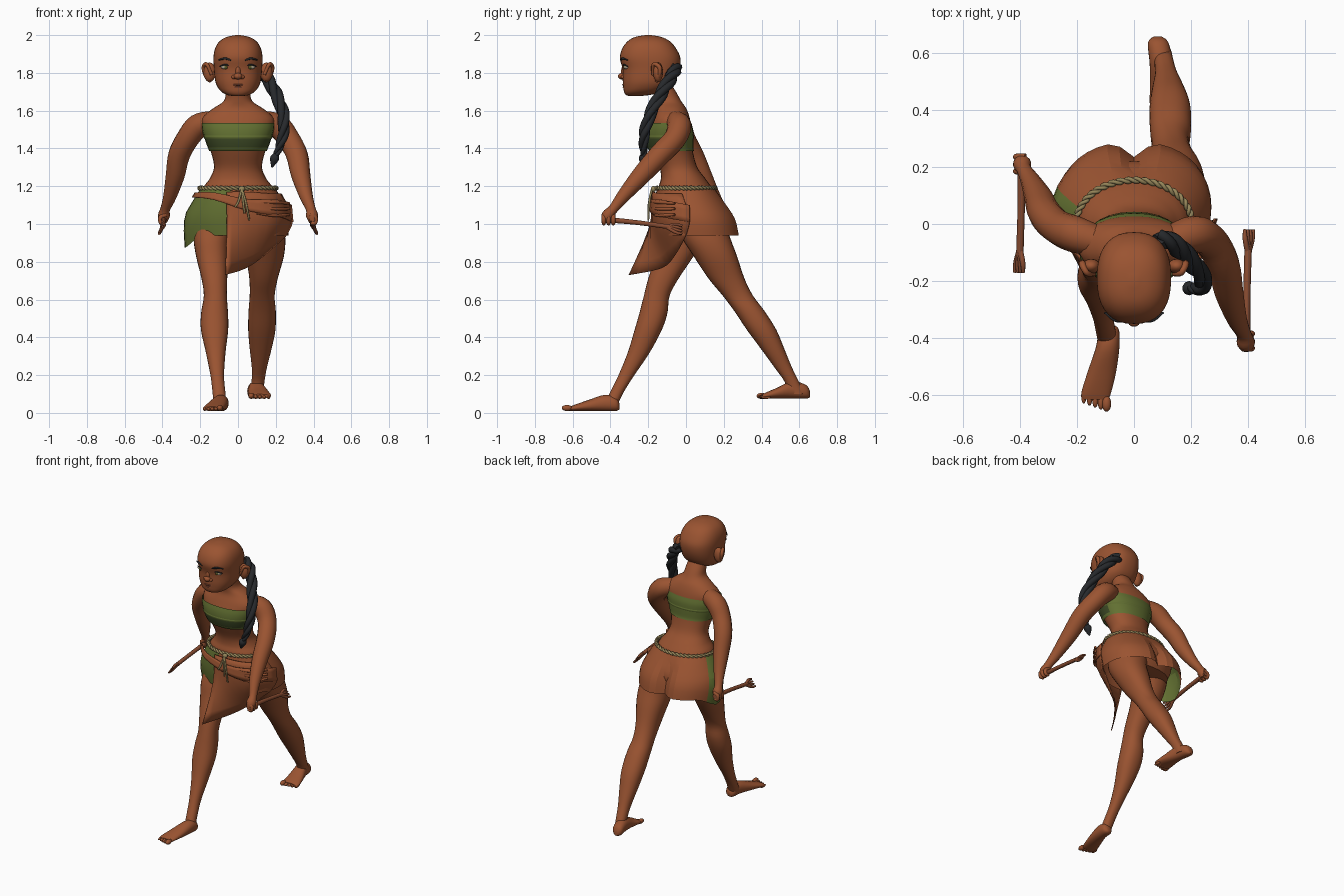
import bpy, bmesh, math
from mathutils import Vector

cube = bpy.data.objects.get("Cube")
if cube:
    bpy.data.objects.remove(cube)


def material(name, rgb):
    m = bpy.data.materials.new(name)
    m.use_nodes = True
    m.diffuse_color = (*rgb, 1)
    m.node_tree.nodes["Principled BSDF"].inputs["Base Color"].default_value = (*rgb, 1)
    return m


SKIN = material("warm brown", (.325, .088, .031))
LIP = material("lip brown", (.25, .07, .035))
GREEN = material("olive green", (.125, .165, .032))
DARK = material("dark green", (.05, .072, .02))
HAIR = material("black hair", (.02, .022, .025))
ROPE = material("rope tan", (.3, .235, .1))
WOOD = material("dark wood", (.25, .072, .03))
WHITE = material("eye white", (.45, .38, .28))
IRIS = material("eye olive", (.1, .1, .02))


def smooth(rows, n):
    """Catmull-Rom refinement of rows of numbers."""
    out = []
    for i in range(len(rows) - 1):
        a, b, c, d = rows[max(i - 1, 0)], rows[i], rows[i + 1], rows[min(i + 2, len(rows) - 1)]
        for k in range(n):
            t = k / n
            out.append([q + .5 * t * (r - p + t * (2 * p - 5 * q + 4 * r - s + t * (3 * (q - r) + s - p)))
                        for p, q, r, s in zip(a, b, c, d)])
    return out + [list(rows[-1])]


def add(name, mesh, mats, angle=60):
    for m in mats:
        mesh.materials.append(m)
    for p in mesh.polygons:
        p.use_smooth = True
    mesh.set_sharp_from_angle(angle=math.radians(angle))
    ob = bpy.data.objects.new(name, mesh)
    bpy.context.collection.objects.link(ob)
    return ob


def loft(name, rows, mats, along="z", n=4, sides=28, power=2.2, caps=True, shape=None, rule=None, angle=60):
    """Skin rounded sections (x, y, z, half width, half depth) across one axis."""
    bm = bmesh.new()
    rings = []
    for x, y, z, a, b in smooth(rows, n):
        ring = []
        for i in range(sides):
            t = math.tau * i / sides
            c, s = math.cos(t), math.sin(t)
            u = math.copysign(abs(c) ** (2 / power), c) * a
            v = math.copysign(abs(s) ** (2 / power), s) * b
            co = Vector((x + u, y + v, z) if along == "z" else (x + u, y, z + v))
            ring.append(bm.verts.new(shape(co) if shape else co))
        rings.append(ring)
    for r, q in zip(rings, rings[1:]):
        for i in range(sides):
            j = (i + 1) % sides
            f = bm.faces.new((r[i], r[j], q[j], q[i]))
            if rule:
                f.material_index = rule(f.calc_center_median(), 360 * (i + .5) / sides)
    if caps:
        bm.faces.new(rings[0])
        bm.faces.new(rings[-1])
    bmesh.ops.recalc_face_normals(bm, faces=bm.faces)
    mesh = bpy.data.meshes.new(name)
    bm.to_mesh(mesh)
    bm.free()
    return add(name, mesh, mats, angle)


def tube(name, rows, mat, n=4, closed=False, res=3):
    """Round tube through rows of (x, y, z, radius)."""
    cu = bpy.data.curves.new(name + "_path", "CURVE")
    cu.dimensions = "3D"
    cu.bevel_depth = 1
    cu.bevel_resolution = res
    cu.use_fill_caps = True
    pts = smooth(rows, n) if n > 1 else rows
    sp = cu.splines.new("POLY")
    sp.points.add(len(pts) - 1)
    for p, (x, y, z, r) in zip(sp.points, pts):
        p.co = (x, y, z, 1)
        p.radius = r
    sp.use_cyclic_u = closed
    tmp = bpy.data.objects.new("tmp", cu)
    bpy.context.collection.objects.link(tmp)
    mesh = bpy.data.meshes.new_from_object(tmp)
    bpy.data.objects.remove(tmp)
    mesh.materials.clear()
    return add(name, mesh, [mat])


def ball(name, loc, size, mat):
    bm = bmesh.new()
    bmesh.ops.create_uvsphere(bm, u_segments=16, v_segments=10, radius=1)
    for v in bm.verts:
        v.co = Vector(loc) + v.co * Vector(size)
    mesh = bpy.data.meshes.new(name)
    bm.to_mesh(mesh)
    bm.free()
    return add(name, mesh, [mat])


def sheet(name, rows, mat):
    """Cloth sheet through a grid of points, given a little thickness."""
    grid = smooth([[c for p in smooth(r, 3) for c in p] for r in rows], 3)
    w = len(grid[0]) // 3
    verts = [r[3 * i:3 * i + 3] for r in grid for i in range(w)]
    faces = [(j * w + i, j * w + i + 1, j * w + w + i + 1, j * w + w + i)
             for j in range(len(grid) - 1) for i in range(w - 1)]
    mesh = bpy.data.meshes.new(name)
    mesh.from_pydata(verts, [], faces)
    ob = add(name, mesh, [mat], 30)
    ob.modifiers.new("thickness", "SOLIDIFY").thickness = .006


# Torso with neck and hips
loft("torso", [(0, -.145, 1.75, .06, .06), (0, -.115, 1.7, .064, .062), (0, -.095, 1.65, .076, .07),
               (0, -.08, 1.61, .135, .082), (0, -.08, 1.56, .19, .1), (0, -.085, 1.5, .185, .115),
               (0, -.085, 1.44, .17, .115), (0, -.07, 1.38, .143, .107), (0, -.04, 1.3, .127, .1),
               (0, -.015, 1.24, .15, .118), (0, 0, 1.18, .19, .145), (0, .05, 1.05, .22, .17),
               (0, .07, .95, .19, .12)], [SKIN])

# Chest wrap with a darker band across the front
loft("chest_wrap", [(0, -.09, 1.535, .193, .117), (0, -.09, 1.5, .19, .127), (0, -.09, 1.455, .178, .129),
                    (0, -.083, 1.405, .16, .122), (0, -.075, 1.387, .152, .117)], [GREEN, DARK], caps=False,
     rule=lambda c, t: int(1.405 < c.z < 1.455 and c.y < -.06))
loft("chest_wrap_fold", [(0, -.09, 1.468, .183, .131), (0, -.09, 1.461, .183, .133), (0, -.09, 1.453, .179, .131)],
     [GREEN], caps=False)

# Head and face
loft("head", [(0, -.27, 1.678, .03, .035), (0, -.253, 1.684, .06, .066), (0, -.232, 1.7, .088, .096),
              (0, -.212, 1.725, .108, .12), (0, -.197, 1.76, .121, .138), (0, -.185, 1.82, .127, .151),
              (0, -.19, 1.88, .13, .16), (0, -.195, 1.93, .121, .142), (0, -.197, 1.967, .098, .112),
              (0, -.2, 1.99, .06, .07), (0, -.2, 2, .012, .014)], [SKIN], power=2.4, sides=36)
ball("nose_tip", (0, -.339, 1.782), (.023, .021, .017), SKIN)
ball("nose_bridge", (0, -.324, 1.808), (.016, .02, .034), SKIN)
ball("upper_lip", (0, -.324, 1.737), (.034, .014, .007), LIP)
ball("lower_lip", (0, -.321, 1.724), (.028, .014, .008), LIP)
ball("chin", (0, -.294, 1.697), (.042, .027, .02), SKIN)
for s, side in ((1, "left"), (-1, "right")):
    ball(side + "_nostril", (s * .021, -.33, 1.778), (.014, .015, .012), SKIN)
    ball(side + "_eye", (s * .066, -.314, 1.83), (.025, .015, .011), WHITE)
    ball(side + "_iris", (s * .064, -.323, 1.83), (.011, .008, .011), IRIS)
    tube(side + "_eyelid", [(s * .038, -.329, 1.833, .003), (s * .066, -.33, 1.844, .004),
                            (s * .096, -.309, 1.834, .003)], HAIR)
    tube(side + "_eyebrow", [(s * .035, -.342, 1.866, .004), (s * .068, -.336, 1.876, .006),
                             (s * .103, -.31, 1.868, .003)], HAIR)
    ball(side + "_ear", (s * .15, -.148, 1.803), (.032, .026, .052), SKIN)
    tube(side + "_ear_rim", [(s * .14, -.175, 1.79, .008), (s * .165, -.172, 1.845, .01),
                             (s * .181, -.14, 1.83, .012), (s * .172, -.142, 1.785, .01),
                             (s * .145, -.155, 1.755, .009)], SKIN)


def twist(name, rows, strands, turns, mat, n=10, closed=False):
    """Rope of strands wound round a path of (x, y, z, radius)."""
    pts = smooth(rows, n)
    for k in range(strands):
        out = []
        for i, (x, y, z, r) in enumerate(pts):
            a, b = Vector(pts[max(i - 1, 0)][:3]), Vector(pts[min(i + 1, len(pts) - 1)][:3])
            d = (b - a).normalized()
            u = d.cross(Vector((.3, .8, .6))).normalized()
            t = math.tau * (turns * i / (len(pts) - 1) + k / strands)
            p = Vector((x, y, z)) + (u * math.cos(t) + d.cross(u) * math.sin(t)) * r * .5
            out.append((*p, r * .6))
        tube(f"{name}_strand_{k + 1}", out[:-1] if closed else out, mat, 1, closed, 2)


# Braid hanging over the left shoulder
twist("braid", [(.085, -.05, 1.83, .03), (.14, -.07, 1.79, .034), (.195, -.125, 1.7, .034),
                (.24, -.19, 1.58, .032), (.238, -.222, 1.47, .028), (.208, -.225, 1.38, .018),
                (.2, -.225, 1.36, .012)], 3, 2.5, HAIR)
tube("braid_tuft", [(.203, -.225, 1.37, .014), (.193, -.225, 1.345, .025), (.18, -.225, 1.3, .004)], HAIR)

# Arms, fists and the rods they hold
arm = [(.13, 1.545, .055), (.21, 1.52, .064), (.268, 1.45, .06), (.312, 1.365, .058), (.332, 1.26, .051),
       (.36, 1.15, .036), (.385, 1.08, .026), (.392, 1.045, .032), (.396, 1.01, .02)]
reach = {"left": (1, (-.06, -.035, -.06, -.14, -.235, -.33, -.385, -.415, -.43), -.435, -.09),
         "right": (-1, (-.06, -.035, -.01, .035, .085, .145, .19, .21, .22), .235, -.1)}
for side, (s, ys, grip, tip) in reach.items():
    tube(side + "_arm", [(s * x, y, z, r) for (x, z, r), y in zip(arm, ys)], SKIN, res=5)
    step = .025 * (1 if tip > grip else -1)
    for f in range(3):
        y = grip + step * f
        tube(f"{side}_finger_{f + 1}", [(s * .38, y, 1.05, .012), (s * .41, y, 1.035, .012),
                                        (s * .408, y, 1.005, .011), (s * .385, y, 1.005, .009)], SKIN)
    tube(side + "_rod", [(s * .392, grip - step * .3, 1.025, .016), (s * .395, (grip + tip) / 2, 1.008, .013),
                         (s * .4, tip, .985, .013)], WOOD)
    fwd = .07 if tip > grip else -.07
    for k in range(4):
        tube(f"{side}_rod_prong_{k + 1}", [(s * .4, tip - fwd * .2, .985, .01),
                                           (s * (.39 + .008 * k), tip + fwd * .5, .998 - .014 * k, .009),
                                           (s * (.388 + .01 * k), tip + fwd, .99 - .014 * k, .006)], WOOD)

# Legs: the right strides forward, the left trails
loft("right_leg", [(-.11, .03, 1.04, .11, .12), (-.14, -.02, .93, .095, .115), (-.138, -.06, .83, .084, .1),
                   (-.125, -.12, .71, .068, .08), (-.12, -.155, .62, .061, .068), (-.124, -.172, .53, .071, .074),
                   (-.124, -.2, .44, .072, .072), (-.118, -.25, .32, .052, .058), (-.11, -.315, .2, .036, .042),
                   (-.102, -.36, .12, .034, .036), (-.095, -.395, .05, .034, .036)], [SKIN])
loft("left_leg", [(.11, .07, 1.04, .12, .13), (.14, .105, .93, .11, .128), (.143, .155, .83, .1, .115),
                  (.135, .215, .71, .075, .095), (.128, .275, .62, .066, .08), (.128, .335, .54, .072, .08),
                  (.126, .4, .44, .072, .078), (.12, .458, .34, .058, .062), (.113, .515, .24, .04, .046),
                  (.106, .56, .165, .034, .038), (.1, .585, .1, .034, .045)], [SKIN])

# Feet and toes
loft("right_foot", [(-.088, -.352, .035, .014, .015), (-.088, -.37, .045, .035, .035),
                    (-.092, -.43, .052, .041, .043), (-.113, -.52, .038, .05, .029),
                    (-.132, -.59, .026, .052, .017), (-.135, -.615, .022, .046, .011)], [SKIN], "y")
loft("left_foot", [(.083, .657, .098, .014, .015), (.085, .635, .112, .036, .036), (.097, .56, .122, .042, .045),
                   (.11, .48, .104, .054, .028), (.115, .425, .092, .06, .017), (.115, .405, .088, .052, .011)],
     [SKIN], "y")
for k in range(5):
    size = .016 if k == 0 else .012 - .0007 * k
    ball(f"right_toe_{k + 1}", (-.096 - .02 * k, -.63 + .007 * k, .01 + size), (size, .028, size), SKIN)
    ball(f"left_toe_{k + 1}", (.07 + .023 * k, .4 + .006 * k, .074 + size), (size, .026, size), SKIN)


# Skirt with a cleft at the back and a dropped right corner
def drape(co):
    low = min(max((1.19 - co.z) / .15, 0), 1)
    if co.y > 0:
        co.y -= .055 * low * math.exp(-(co.x / .045) ** 2)
    corner = min(max((-co.x - .2) / .06, 0), 1) * min(max((.2 - co.y) / .12, 0), 1)
    co.x -= .016 * low * corner
    co.z -= .065 * corner * max(1.06 - co.z, 0) / .12
    return co


loft("skirt", [(0, 0, 1.19, .198, .153), (0, .022, 1.12, .236, .186), (0, .052, 1.03, .27, .216),
               (0, .07, .94, .266, .22)], [SKIN, GREEN], n=3, sides=40, caps=False, shape=drape,
     rule=lambda c, t: int(160 < t < 262), angle=14)

# Wrapped sash and the pointed front flap
sheet("sash", [[(-.225, -.07, 1.165), (-.12, -.168, 1.165), (.05, -.18, 1.13), (.2, -.14, 1.13), (.28, .02, 1.1)],
               [(-.24, -.065, 1.14), (-.13, -.176, 1.128), (.05, -.188, 1.07), (.21, -.14, 1.04),
                (.288, .02, 1.01)]], SKIN)
sheet("front_flap", [[(-.06, -.165, 1.17), (.05, -.172, 1.17), (.17, -.125, 1.16), (.225, -.02, 1.16)],
                     [(-.06, -.19, .98), (.05, -.172, .99), (.2, -.125, 1.02), (.287, .02, 1.03)],
                     [(-.068, -.3, .73), (.035, -.13, .765), (.13, -.06, .83), (.25, 0, .935)]], SKIN)
for k in range(3):
    tube(f"hip_fold_{k + 1}", [(.1, -.178, 1.055 + .03 * k, .004), (.2, -.147, 1.045 + .035 * k, .009),
                               (.27, -.06, 1.05 + .03 * k, .007)], SKIN)

# Rope belt with a tied knot and loose ends
belt = [(.203 * math.cos(a), .154 * math.sin(a), 1.19, .012)
        for a in (math.tau * i / 24 for i in range(25))]
twist("belt", belt, 2, 22, ROPE, 8, True)
ball("belt_knot", (.02, -.172, 1.185), (.018, .014, .016), ROPE)
for k, x in enumerate((-.015, .035, .06)):
    tube(f"belt_end_{k + 1}", [(.02, -.18, 1.185, .006), ((x + .02) / 2, -.194, 1.12, .006),
                               (x, -.2, 1.09 - .035 * k, .005)], ROPE)
